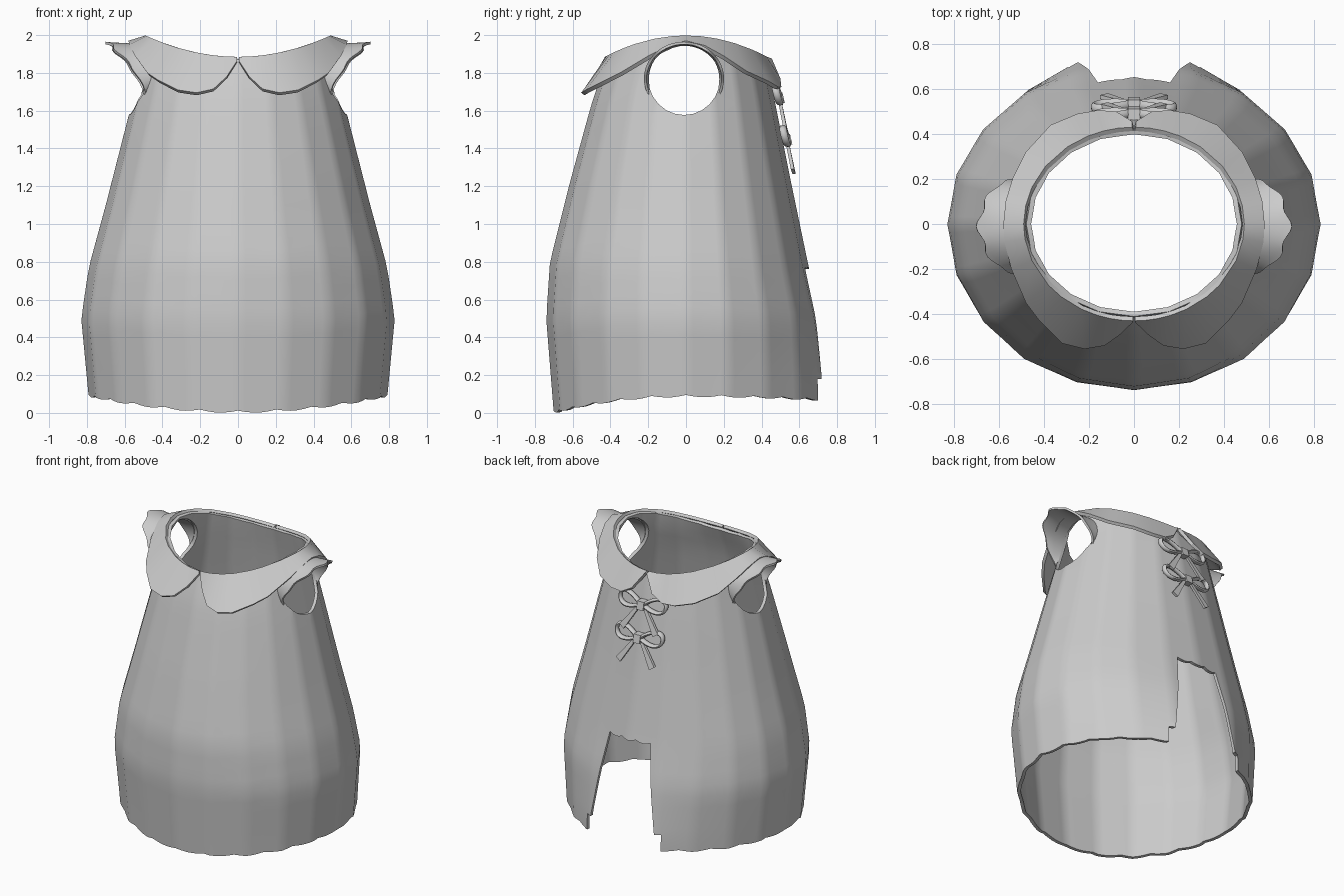
import bpy, bmesh, math
from math import sin, cos, pi

if "Cube" in bpy.data.objects:
    bpy.data.objects.remove(bpy.data.objects["Cube"])

cloth = bpy.data.materials.new("light_grey_cloth")
cloth.diffuse_color = (0.6, 0.6, 0.6, 1)
cloth.use_nodes = True
cloth.node_tree.nodes["Principled BSDF"].inputs["Base Color"].default_value = cloth.diffuse_color


def add_object(name, verts, faces):
    mesh = bpy.data.meshes.new(name)
    mesh.from_pydata(verts, [], faces)
    mesh.materials.append(cloth)
    ob = bpy.data.objects.new(name, mesh)
    bpy.context.collection.objects.link(ob)
    return ob


def grid_object(name, rows, closed=False):
    """Skin rows of points, listed from bottom to top."""
    n = len(rows[0])
    faces = [(j * n + i, j * n + (i + 1) % n, (j + 1) * n + (i + 1) % n, (j + 1) * n + i)
             for j in range(len(rows) - 1) for i in range(n if closed else n - 1)]
    return add_object(name, [p for r in rows for p in r], faces)


def thicken(ob, amount):
    m = ob.modifiers.new("thickness", 'SOLIDIFY')
    m.thickness, m.offset = amount, -1


def mirror(ob):
    m = ob.modifiers.new("mirror", 'MIRROR')
    m.use_mirror_merge = False


def finish(ob, angle=30):
    """Apply modifiers and smooth everything but the sharp edges."""
    bpy.ops.object.select_all(action='DESELECT')
    ob.select_set(True)
    bpy.context.view_layer.objects.active = ob
    bpy.ops.object.convert(target='MESH')
    bpy.ops.object.shade_smooth_by_angle(angle=math.radians(angle))


def lookup(table, z):
    for (z0, v0), (z1, v1) in zip(table, table[1:]):
        if z <= z1:
            return v0 + (v1 - v0) * (z - z0) / (z1 - z0)
    return table[-1][1]


# Half-width, front depth and back depth of the dress by height
WIDTH = [(0, .785), (.08, .79), (.5, .83), (.77, .79), (1.1, .70), (1.57, .58), (1.7, .545), (1.85, .51), (2, .475)]
FRONT = [(0, .70), (.5, .74), (.8, .72), (1.2, .62), (1.6, .51), (1.7, .48), (1.87, .41), (2, .40)]
BACK = [(0, .73), (.5, .715), (.77, .65), (1.25, .55), (1.7, .46), (1.87, .42), (2, .40)]
SIDES, SUB = 20, 6


def ring_point(k, z):
    a = 2 * pi * k / SIDES
    c = cos(a)
    y = -c * lookup(FRONT if c > 0 else BACK, z)
    if c < 0:                                   # flare beside the back slit
        y += .05 * c ** 8 * min(1, max(0, (.5 - z) / .35))
    return lookup(WIDTH, z) * sin(a), y


def body_point(col, t):
    k, f = divmod(col, SUB)
    f /= SUB
    a = 2 * pi * col / (SIDES * SUB)
    c = cos(a)
    hem = .095 - (.083 if c > 0 else .02) * c * c - .012 * abs(sin(12 * a))
    neck = 1.87 + .115 * sin(a) ** 2
    z = hem + t * (neck - hem)
    (x0, y0), (x1, y1) = ring_point(k, z), ring_point(k + 1, z)
    return x0 + (x1 - x0) * f, y0 + (y1 - y0) * f, z


# Dress body
ROWS = 24
body = grid_object("dress_body", [[body_point(c, j / ROWS) for c in range(SIDES * SUB)]
                                  for j in range(ROWS + 1)], closed=True)
thicken(body, .022)


def prism(name, outline, axis, lo, hi):
    """Cutter: outline of (u, z) pairs extruded along x or y."""
    n = len(outline)
    verts = [(d, u, z) if axis == 'x' else (u, d, z) for d in (lo, hi) for u, z in outline]
    faces = [tuple(range(n)), tuple(range(2 * n - 1, n - 1, -1))]
    faces += [(i, i + n, (i + 1) % n + n, (i + 1) % n) for i in range(n)]
    ob = add_object(name, verts, faces)
    bm = bmesh.new()
    bm.from_mesh(ob.data)
    bmesh.ops.recalc_face_normals(bm, faces=bm.faces)
    bm.to_mesh(ob.data)
    bm.free()
    ob.hide_render = True
    return ob


# Armholes and the scalloped back slit
arm = prism("armhole_cutter", [(-.01 + .19 * sin(pi * i / 12), 1.77 + .193 * cos(pi * i / 12))
                               for i in range(24)], 'x', -1, 1)
top = [(-.16 + .32 * i / 18, .775 - .014 * abs(sin(pi * i / 6))) for i in range(19)]
left = [(-.29, -.2), (-.29, .18), (-.25, .18)]
slit = prism("slit_cutter", left + top + [(-x, z) for x, z in reversed(left)], 'y', .25, 1.2)
for cutter in (arm, slit):
    m = body.modifiers.new("cut", 'BOOLEAN')
    m.operation, m.object, m.solver = 'DIFFERENCE', cutter, 'EXACT'
finish(body)
for cutter in (arm, slit):
    bpy.data.objects.remove(cutter)

# Collar: two halves with rounded lobes at front and back
EDGE = [(.004, -.435, 1.865), (.06, -.49, 1.78), (.13, -.54, 1.715), (.22, -.555, 1.695), (.32, -.53, 1.71),
        (.42, -.43, 1.76), (.48, -.35, 1.80), (.545, -.2, 1.89), (.575, -.08, 1.95), (.58, 0, 1.97),
        (.57, .1, 1.945), (.54, .2, 1.89), (.48, .32, 1.81), (.37, .44, 1.755), (.25, .49, 1.725),
        (.16, .505, 1.725), (.08, .50, 1.77), (.008, .455, 1.875)]
inner = []
for x, y, z in EDGE:
    a = math.atan2(x / .58, -y / .52)
    inner.append((.49 * sin(a), -.43 * cos(a), 1.885 + .113 * sin(a) ** 2))
collar = grid_object("collar", [EDGE, inner])
thicken(collar, .022)
mirror(collar)
finish(collar)

# Flared cap sleeves with a wavy rim
rows = []
for r in (1, .85, .5, 0):
    row = []
    for i in range(41):
        a = math.radians(-114 + 228 * i / 40)
        y, z = -.01 + .2 * sin(a), 1.77 + .195 * cos(a)
        base = lookup(WIDTH, z) * math.sqrt(1 - (y / .46) ** 2) - .01
        reach = .215 * max(0, (cos(a) + .4) / 1.4)
        wave = 1 + .06 * r * cos(9 * a)
        lift = .03 * r * r - .03 * r
        row.append((base + reach * r * wave, y * (1 + .06 * r), z + lift))
    rows.append(row)
sleeve = grid_object("cap_sleeves", rows)
thicken(sleeve, .014)
mirror(sleeve)
finish(sleeve, 40)


def tube(verts, faces, path, radius, sides=8):
    """Closed round tube along a loop lying in the x-z plane."""
    start, n = len(verts), len(path)
    for i, (x, z) in enumerate(path):
        dx, dz = path[(i + 1) % n][0] - path[i - 1][0], path[(i + 1) % n][1] - path[i - 1][1]
        l = math.hypot(dx, dz)
        for s in range(sides):
            b = 2 * pi * s / sides
            verts.append((x + dz / l * radius * cos(b), 1.6 * radius * sin(b), z - dx / l * radius * cos(b)))
    faces += [(start + i * sides + s, start + i * sides + (s + 1) % sides,
               start + (i + 1) % n * sides + (s + 1) % sides, start + (i + 1) % n * sides + s)
              for i in range(n) for s in range(sides)]


def box(verts, faces, corners, depth):
    s = len(verts)
    verts += [(x, y, z) for y in (-depth, depth) for x, z in corners]
    faces += [tuple(s + i for i in f) for f in
              ((0, 1, 2, 3), (7, 6, 5, 4), (0, 4, 5, 1), (1, 5, 6, 2), (2, 6, 7, 3), (3, 7, 4, 0))]


# Two bows down the back, each with loops, tails and a knot
for name, y0, z0 in (("upper_bow", .495, 1.66), ("lower_bow", .535, 1.44)):
    verts, faces = [], []
    for sgn in (-1, 1):
        loop = []
        for i in range(24):
            a = 2 * pi * i / 24
            loop.append((sgn * (.1 - .08 * cos(a)), .012 + .042 * sin(a) * (1 - .45 * cos(a)) + .02 * (1 - cos(a)) / 2))
        tube(verts, faces, loop, .012)
        box(verts, faces, [(sgn * .005, .01), (sgn * .03, .005), (sgn * .15, -.15), (sgn * .115, -.175)], .009)
    box(verts, faces, [(-.026, -.02), (.026, -.02), (.026, .036), (-.026, .036)], .024)
    bow = add_object(name, [(x, y0 + y - .23 * z - .25 * x * x, z0 + z) for x, y, z in verts], faces)
    bm = bmesh.new()
    bm.from_mesh(bow.data)
    bmesh.ops.recalc_face_normals(bm, faces=bm.faces)
    bm.to_mesh(bow.data)
    bm.free()
    finish(bow, 50)
